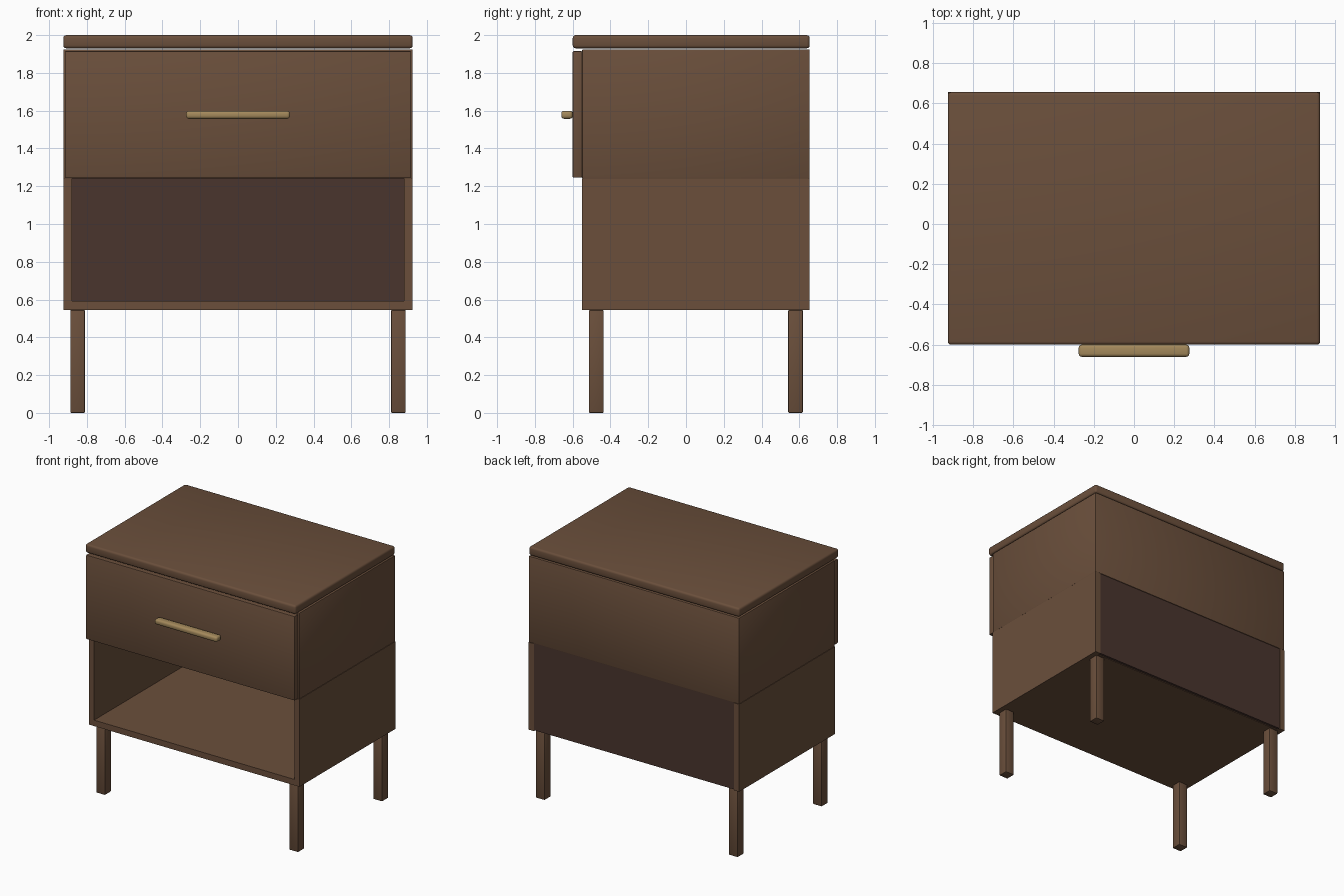
import bpy
import bmesh
import math

cube = bpy.data.objects.get("Cube")
if cube:
    bpy.data.objects.remove(cube, do_unlink=True)


def material(name, rgb):
    m = bpy.data.materials.new(name)
    m.use_nodes = True
    m.diffuse_color = (*rgb, 1)
    bsdf = next(n for n in m.node_tree.nodes if n.type == 'BSDF_PRINCIPLED')
    bsdf.inputs["Base Color"].default_value = (*rgb, 1)
    return m


walnut = material("walnut brown", (0.145, 0.078, 0.044))
dark = material("dark brown", (0.068, 0.035, 0.027))
brass = material("brass", (0.37, 0.25, 0.105))


def box(name, x, y, z, mat, bevel=0.0, segments=2):
    """Box between the (min, max) limits on each axis, with rounded edges."""
    bm = bmesh.new()
    bmesh.ops.create_cube(bm, size=1)
    for v in bm.verts:
        v.co = [lim[0] if c < 0 else lim[1] for c, lim in zip(v.co, (x, y, z))]
    mesh = bpy.data.meshes.new(name)
    bm.to_mesh(mesh)
    bm.free()
    mesh.materials.append(mat)
    ob = bpy.data.objects.new(name, mesh)
    bpy.context.collection.objects.link(ob)
    if bevel:
        mod = ob.modifiers.new("rounded edges", 'BEVEL')
        mod.width = bevel
        mod.segments = segments
        bpy.ops.object.select_all(action='DESELECT')
        ob.select_set(True)
        bpy.context.view_layer.objects.active = ob
        bpy.ops.object.modifier_apply(modifier=mod.name)
        bpy.ops.object.shade_smooth_by_angle(angle=math.radians(40))
    return ob


W = 0.925                   # half width
FRONT, BACK = -0.55, 0.655  # carcass depth limits

# Top slab and drawer section
box("top_slab", (-W, W), (-0.60, BACK), (1.93, 2.0), walnut, 0.016, 3)
box("drawer_case", (-W, W), (FRONT, BACK), (1.24, 1.925), walnut, 0.006)
box("drawer_front", (-0.917, 0.917), (-0.60, FRONT), (1.246, 1.915), walnut, 0.005)
box("drawer_handle", (-0.275, 0.275), (-0.66, -0.60), (1.557, 1.599), brass, 0.015, 3)

# Open shelf: two sides, floor and back panel
for side, s in (("left", 1), ("right", -1)):
    box(side + "_side_panel", sorted((s * 0.88, s * W)), (FRONT, BACK), (0.545, 1.24), walnut)
box("shelf_floor", (-0.88, 0.88), (FRONT, 0.63), (0.545, 0.592), walnut)
box("back_panel", (-0.88, 0.88), (0.63, 0.65), (0.55, 1.24), dark)

# Four square legs
for side, s in (("left", 1), ("right", -1)):
    for end, y in (("front", (-0.514, -0.436)), ("back", (0.541, 0.619))):
        box(f"{end}_{side}_leg", sorted((s * 0.81, s * 0.888)), y, (0, 0.545), walnut, 0.006)
